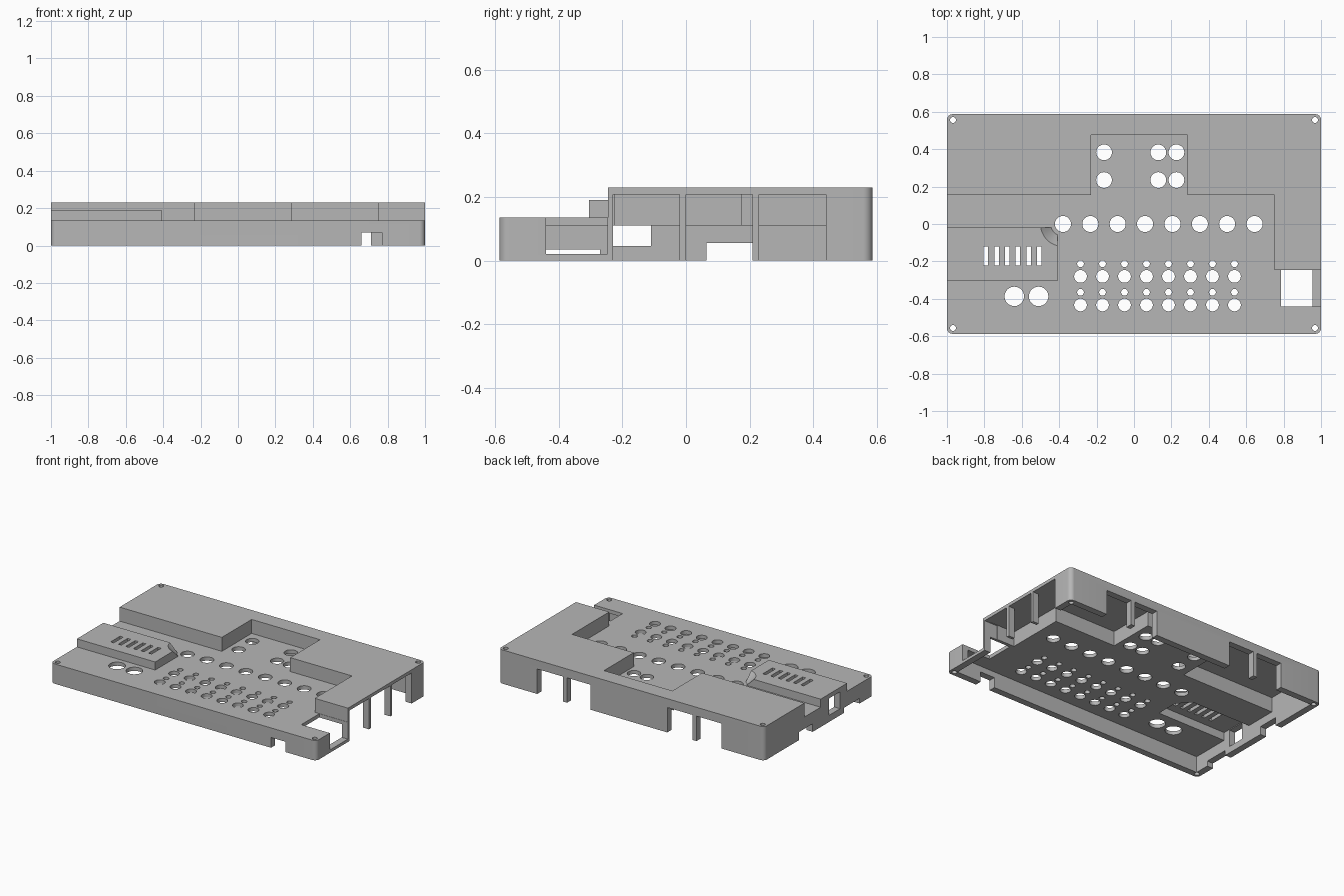
import bpy, bmesh, math

if "Cube" in bpy.data.objects:
    bpy.data.objects.remove(bpy.data.objects["Cube"], do_unlink=True)

HX, HY = 1.0, 0.587        # half footprint
WALL, SKIN = 0.045, 0.02   # outer wall and step wall thickness
LOW, MID, HIGH = 0.135, 0.19, 0.23

grey = bpy.data.materials.new("plain grey")
grey.use_nodes = True
grey.diffuse_color = (0.47, 0.47, 0.47, 1)
grey.node_tree.nodes["Principled BSDF"].inputs["Base Color"].default_value = (0.47, 0.47, 0.47, 1)


def prism(bm, pts, z0, z1):
    face = bm.faces.new([bm.verts.new((x, y, z0)) for x, y in pts])
    top = bmesh.ops.extrude_face_region(bm, geom=[face])["geom"]
    bmesh.ops.translate(bm, vec=(0, 0, z1 - z0),
                        verts=[v for v in top if isinstance(v, bmesh.types.BMVert)])


def box(bm, x0, x1, y0, y1, z0, z1):
    prism(bm, [(x0, y0), (x1, y0), (x1, y1), (x0, y1)], z0, z1)


def circle(x, y, r, n=32):
    return [(x + r * math.cos(math.tau * i / n), y + r * math.sin(math.tau * i / n))
            for i in range(n)]


def rounded_rect(hx, hy, r, n=8):
    pts = []
    for k, (sx, sy) in enumerate([(1, 1), (-1, 1), (-1, -1), (1, -1)]):
        for i in range(n + 1):
            a = math.pi / 2 * (k + i / n)
            pts.append((sx * (hx - r) + r * math.cos(a), sy * (hy - r) + r * math.sin(a)))
    return pts


def make(name, bm):
    bmesh.ops.recalc_face_normals(bm, faces=bm.faces)
    mesh = bpy.data.meshes.new(name)
    bm.to_mesh(mesh)
    bm.free()
    mesh.materials.append(grey)
    ob = bpy.data.objects.new(name, mesh)
    bpy.context.collection.objects.link(ob)
    return ob


def cut(bm):
    """Subtract the closed, separate solids in bm from the case."""
    tool = make("cutter", bm)
    tool.hide_render = True
    mod = case.modifiers.new("cut", 'BOOLEAN')
    mod.operation, mod.solver, mod.object = 'DIFFERENCE', 'EXACT', tool
    bpy.ops.object.modifier_apply(modifier=mod.name)
    bpy.data.objects.remove(tool, do_unlink=True)


# Full-height block with rounded corners
bm = bmesh.new()
prism(bm, rounded_rect(HX, HY, 0.03), 0, HIGH)
case = make("case_top_shell", bm)
bpy.context.view_layer.objects.active = case
case.select_set(True)

# Lower deck, leaving the speaker block standing
bm = bmesh.new()
prism(bm, [(-1.1, -0.7), (1.1, -0.7), (1.1, -0.245), (0.75, -0.245), (0.75, 0.155),
           (0.285, 0.155), (0.285, 0.475), (-0.23, 0.475), (-0.23, 0.155), (-1.1, 0.155),
           (-1.1, -0.02), (-0.41, -0.02), (-0.41, -0.305), (-1.1, -0.305)], LOW, 0.3)
cut(bm)
bm = bmesh.new()
box(bm, -1.1, -0.4, -0.32, -0.01, MID, 0.3)
cut(bm)

# Scoop in the speaker block around the first knob hole
bm = bmesh.new()
prism(bm, circle(-0.38, 0, 1, 48), LOW, MID + 0.01)
for v in bm.verts:
    r = 0.065 if v.co.z < LOW + 0.01 else 0.13
    v.co.x = -0.38 + (v.co.x + 0.38) * r
    v.co.y *= r
cut(bm)

# Hollow interior: low part, raised part, speaker pocket
ix, iy = HX - WALL, HY - WALL
bm = bmesh.new()
box(bm, -ix, ix, -iy, iy, -0.1, 0.11)
cut(bm)
bm = bmesh.new()
a, b = 0.155 + SKIN, 0.475 + SKIN
prism(bm, [(-ix, a), (-0.23 - SKIN, a), (-0.23 - SKIN, b), (0.285 + SKIN, b),
           (0.285 + SKIN, a), (0.75 + SKIN, a), (0.75 + SKIN, -0.245 + SKIN),
           (ix, -0.245 + SKIN), (ix, iy), (-ix, iy)], 0.1, 0.21)
cut(bm)
bm = bmesh.new()
prism(bm, [(-ix, -0.28), (-0.435, -0.28), (-0.435, -0.13), (-0.51, -0.045), (-ix, -0.045)],
      0.1, 0.165)
cut(bm)

# Openings in the side walls, with slim posts left between them
bm = bmesh.new()
for y0, y1 in [(-0.23, -0.02), (0, 0.21), (0.23, 0.44)]:
    box(bm, 0.9, 1.1, y0, y1, -0.1, 0.208)
for x0, x1 in [(-0.68, -0.49), (-0.46, -0.27), (0.31, 0.485), (0.515, 0.71)]:
    box(bm, x0, x1, 0.52, 0.7, -0.1, 0.17)
box(bm, 0.66, 0.77, -0.7, -0.5, -0.1, 0.07)
box(bm, -1.1, -0.9, 0.065, 0.21, -0.1, 0.055)
box(bm, -1.1, -0.9, -0.23, -0.11, 0.045, 0.16)
box(bm, -1.1, -0.9, -0.44, -0.27, -0.1, 0.035)
cut(bm)

# Corner opening through deck and right wall
bm = bmesh.new()
box(bm, 0.785, 1.1, -0.44, -0.247, 0.02, 0.3)
cut(bm)

# Knob, switch and lamp holes, speaker slots, screw holes
bm = bmesh.new()
holes = [(-0.38 + 0.1464 * i, 0, 0.043) for i in range(8)]
for i in range(8):
    x = -0.286 + 0.1176 * i
    holes += [(x, -0.213, 0.018), (x, -0.28, 0.034), (x, -0.365, 0.018), (x, -0.433, 0.034)]
holes += [(x, y, 0.042) for x in (-0.16, 0.13, 0.227) for y in (0.235, 0.383)]
holes += [(-0.64, -0.387, 0.052), (-0.51, -0.387, 0.052)]
for x, y, r in holes:
    prism(bm, circle(x, y, r), 0.07, 0.3)
for i in range(6):
    x = -0.792 + 0.057 * i
    box(bm, x - 0.012, x + 0.012, -0.222, -0.12, 0.14, 0.3)
for sx in (-1, 1):
    for sy in (-1, 1):
        prism(bm, circle(sx * 0.968, sy * 0.556, 0.016, 24), -0.1, 0.3)
cut(bm)

bpy.ops.object.shade_smooth_by_angle(angle=math.radians(30))
